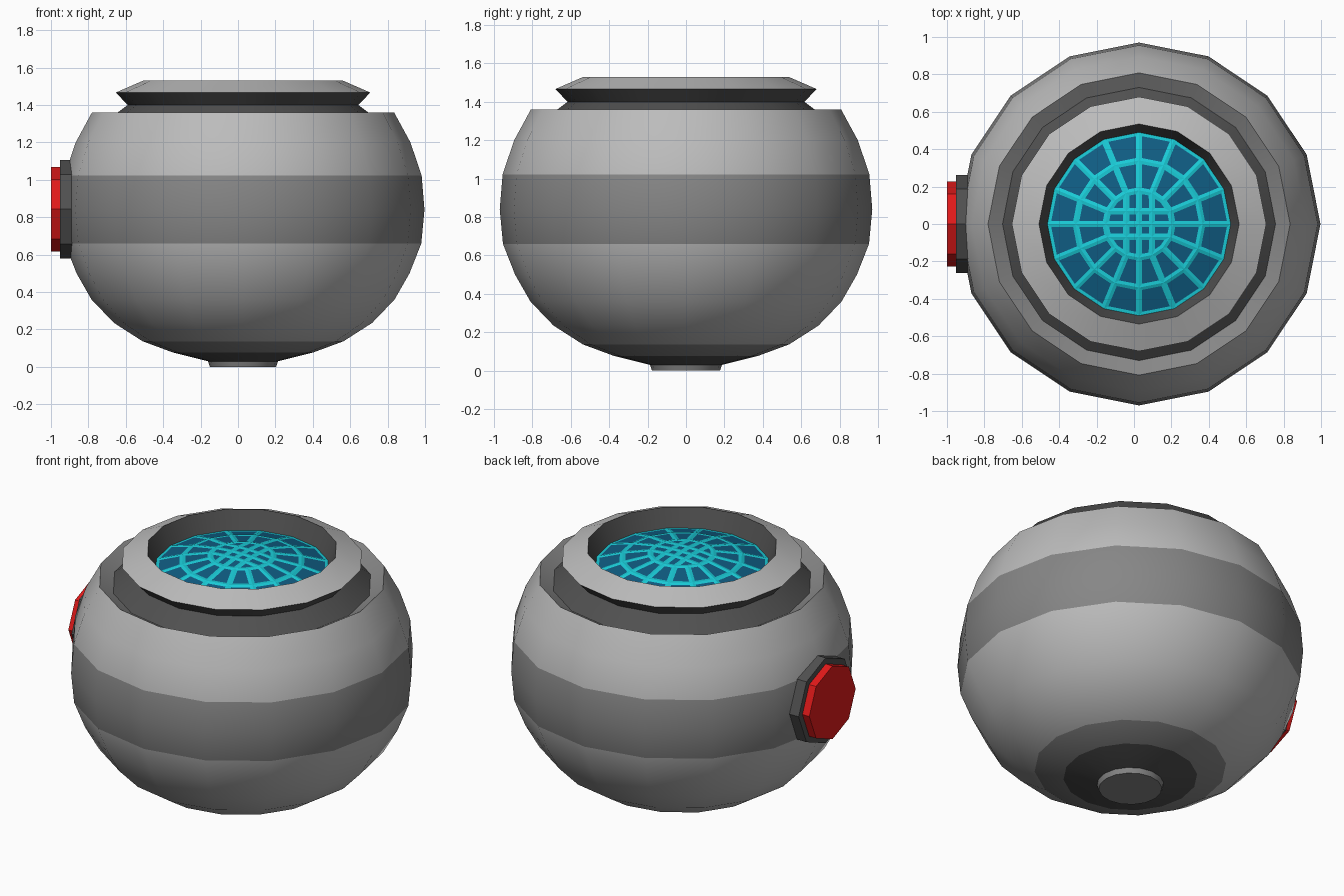
import bpy, bmesh
from math import sin, cos, pi, radians
from mathutils import Matrix

if "Cube" in bpy.data.objects:
    bpy.data.objects.remove(bpy.data.objects["Cube"])

CX = 0.027      # lathe axis, shifted because the button sticks out on one side
SIDES = 16


def material(name, rgb):
    m = bpy.data.materials.new(name)
    m.diffuse_color = (*rgb, 1)
    m.use_nodes = True
    m.node_tree.nodes["Principled BSDF"].inputs["Base Color"].default_value = m.diffuse_color
    return m


LIGHT = material("light_grey", (0.5, 0.5, 0.5))
MID = material("mid_grey", (0.24, 0.24, 0.24))
DARK = material("dark_grey", (0.08, 0.08, 0.08))
RED = material("red", (0.75, 0.01, 0.01))
CYAN = material("cyan", (0.01, 0.6, 0.68))
BLUE = material("deep_blue", (0.005, 0.11, 0.23))


def add_object(name, bm, mats, smooth=True):
    mesh = bpy.data.meshes.new(name)
    bm.to_mesh(mesh)
    bm.free()
    for m in mats:
        mesh.materials.append(m)
    ob = bpy.data.objects.new(name, mesh)
    bpy.context.collection.objects.link(ob)
    if smooth:
        bpy.ops.object.select_all(action='DESELECT')
        ob.select_set(True)
        bpy.context.view_layer.objects.active = ob
        bpy.ops.object.shade_smooth_by_angle(angle=radians(30))
    return ob


def lathe(name, profile, mats, slots, cap=False):
    """Spin (radius, height) points; slots gives a material index per segment."""
    bm = bmesh.new()
    rings = [[bm.verts.new((CX + r * cos(2 * pi * k / SIDES), r * sin(2 * pi * k / SIDES), z))
              for k in range(SIDES)] for r, z in profile]
    for a, b, slot in zip(rings, rings[1:], slots):
        for k in range(SIDES):
            n = (k + 1) % SIDES
            bm.faces.new((a[k], a[n], b[n], b[k])).material_index = slot
    if cap:
        bm.faces.new(rings[0][::-1])
    return add_object(name, bm, mats)


# Round body with a darker belt, dark underside and inward-sloping top lip
lathe("body",
      [(0.187, 0.03), (0.375, 0.077), (0.537, 0.137), (0.69, 0.235), (0.81, 0.36),
       (0.89, 0.50), (0.953, 0.66), (0.97, 0.84), (0.955, 1.022), (0.895, 1.20),
       (0.808, 1.36), (0.73, 1.315)],
      [LIGHT, MID, DARK], [2, 1, 0, 0, 0, 0, 1, 1, 0, 0, 1])

# Small foot disc
lathe("foot", [(0.177, 0.0), (0.187, 0.03)], [MID], [0], cap=True)

# Neck with pinched waist, light rim and dark inner wall
lathe("neck_rim",
      [(0.73, 1.315), (0.617, 1.40), (0.68, 1.467), (0.535, 1.53), (0.49, 1.42)],
      [LIGHT, DARK], [1, 1, 0, 1])


# Domed window: glass panes inset into a cyan lattice
def dome_point(x, y):
    return (CX + x, y, 1.505 - 0.085 * (x * x + y * y) / 0.49 ** 2)


def polar(r, k):
    return dome_point(r * cos(k * pi / 8), r * sin(k * pi / 8))


HUB = 0.18


def hub_point(i, j):
    if abs(i) == 2:
        return dome_point(HUB * cos(j * pi / 8) * i / 2, HUB * sin(j * pi / 8))
    if abs(j) == 2:
        return dome_point(HUB * sin(i * pi / 8), HUB * cos(i * pi / 8) * j / 2)
    return dome_point(0.069 * i, 0.069 * j)


bm = bmesh.new()
quads = [[polar(a, k), polar(b, k), polar(b, k + 1), polar(a, k + 1)]
         for a, b in ((HUB, 0.34), (0.34, 0.49)) for k in range(SIDES)]
quads += [[hub_point(i, j), hub_point(i + 1, j), hub_point(i + 1, j + 1), hub_point(i, j + 1)]
          for i in range(-2, 2) for j in range(-2, 2)]
for q in quads:
    bm.faces.new([bm.verts.new(p) for p in q])
bmesh.ops.remove_doubles(bm, verts=bm.verts[:], dist=0.001)
panes = bm.faces[:]
frame = bmesh.ops.inset_individual(bm, faces=panes, thickness=0.017, depth=-0.003,
                                   use_even_offset=True)["faces"]
for f in panes:
    f.material_index = 1
for f in frame:
    f.material_index = 0
add_object("window", bm, [CYAN, BLUE], smooth=False)


# Octagonal side button and its mounting plate
def octagon(name, radius, x0, x1, mat):
    bm = bmesh.new()
    bmesh.ops.create_cone(bm, cap_ends=True, segments=8, radius1=radius, radius2=radius,
                          depth=x1 - x0,
                          matrix=Matrix.Translation(((x0 + x1) / 2, 0, 0.843))
                          @ Matrix.Rotation(pi / 2, 4, 'Y'))
    add_object(name, bm, [mat], smooth=False)


octagon("button_plate", 0.263, -0.953, -0.86, DARK)
octagon("button", 0.226, -1.0, -0.94, RED)
